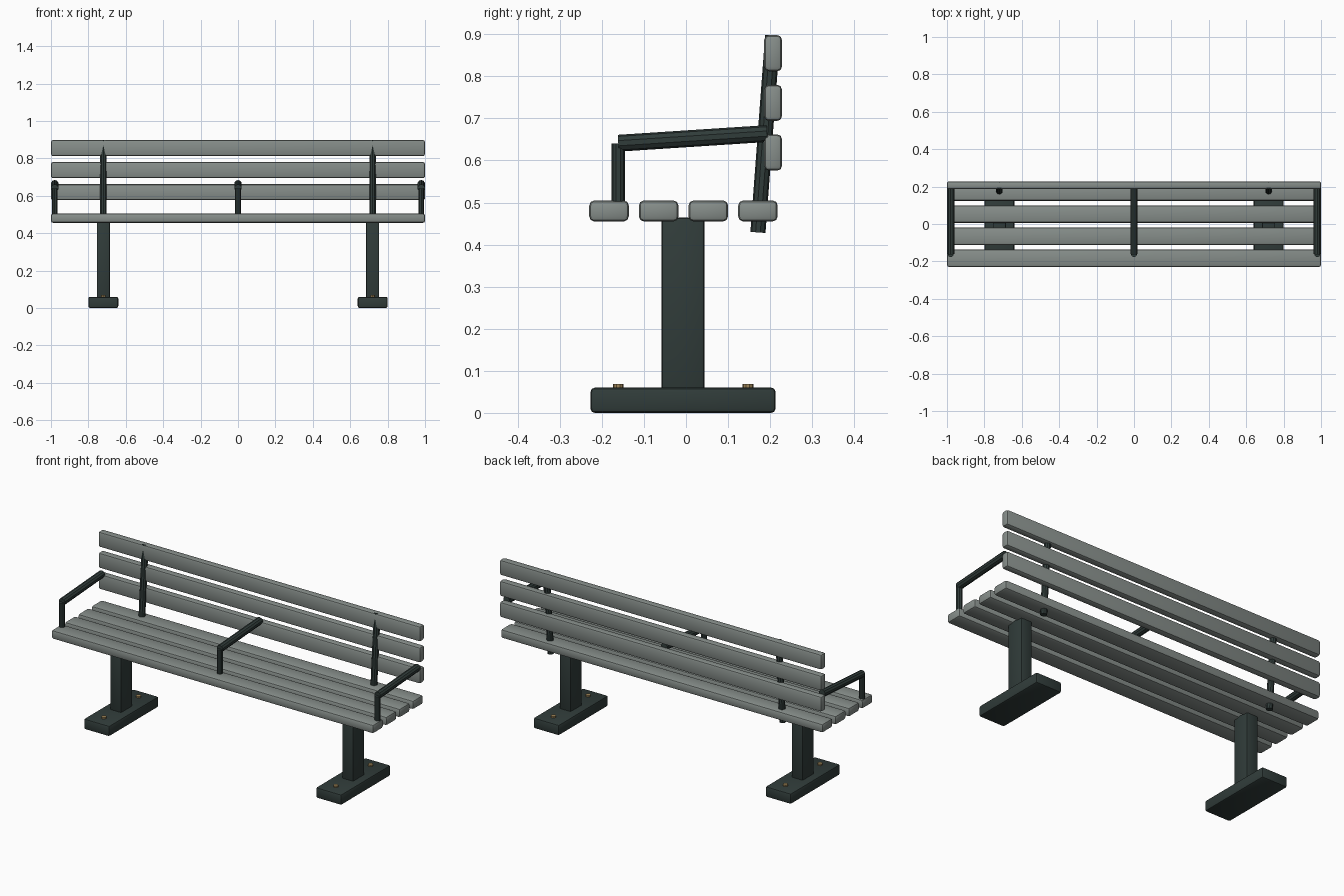
import bpy
from mathutils import Vector

if "Cube" in bpy.data.objects:
    bpy.data.objects.remove(bpy.data.objects["Cube"])

OFF = -0.007  # depth centre of the legs


def material(name, rgb):
    m = bpy.data.materials.new(name)
    m.diffuse_color = (*rgb, 1)
    m.use_nodes = True
    m.node_tree.nodes["Principled BSDF"].inputs["Base Color"].default_value = m.diffuse_color
    return m


WOOD = material("slat_grey", (0.24, 0.27, 0.255))
METAL = material("dark_metal", (0.03, 0.045, 0.042))
BRASS = material("bolt_brass", (0.35, 0.24, 0.10))


def smooth(ob):
    bpy.context.view_layer.objects.active = ob
    ob.select_set(True)
    bpy.ops.object.shade_smooth_by_angle(angle=0.6)


def box(name, centre, size, bevel, mat, segments=2):
    bpy.ops.mesh.primitive_cube_add(size=1, location=centre)
    ob = bpy.context.object
    ob.name = name
    ob.scale = size
    bpy.ops.object.transform_apply(location=False, rotation=False, scale=True)
    mod = ob.modifiers.new("rounding", 'BEVEL')
    mod.width = bevel
    mod.segments = segments
    bpy.ops.object.modifier_apply(modifier=mod.name)
    ob.data.materials.append(mat)
    smooth(ob)
    return ob


def rod(name, a, b, radius, mat, sides=12):
    a, b = Vector(a), Vector(b)
    bpy.ops.mesh.primitive_cylinder_add(
        vertices=sides, radius=radius, depth=(b - a).length, location=(a + b) / 2,
        rotation=(b - a).to_track_quat('Z', 'Y').to_euler())
    ob = bpy.context.object
    ob.name = name
    ob.data.materials.append(mat)
    smooth(ob)
    return ob


# seat slats
for i in range(4):
    box(f"seat_slat_{i + 1}", (0, -0.183 + i * 0.118, 0.48), (2, 0.094, 0.05), 0.012, WOOD)

# backrest slats
for i in range(3):
    box(f"back_slat_{i + 1}", (0, 0.207, 0.619 + i * 0.118), (2, 0.042, 0.086), 0.011, WOOD)

for side, x in (("left", -0.72), ("right", 0.72)):
    # pedestal leg with bolted foot plate
    box(f"{side}_foot", (x, OFF, 0.03), (0.16, 0.44, 0.06), 0.01, METAL)
    box(f"{side}_post", (x, OFF, 0.2575), (0.07, 0.102, 0.415), 0.008, METAL)
    for end, s in (("front", -1), ("back", 1)):
        y = OFF + s * 0.154
        rod(f"{side}_{end}_bolt", (x, y, 0.05), (x, y, 0.069), 0.013, BRASS, 10)
    # leaning back support
    rod(f"{side}_back_support", (x, 0.171, 0.429), (x, 0.206, 0.897), 0.018, METAL, 10)

# armrests
for side, x in (("left", -0.98), ("middle", 0), ("right", 0.98)):
    rod(f"{side}_arm_upright", (x, -0.161, 0.49), (x, -0.161, 0.64), 0.016, METAL, 10)
    rod(f"{side}_arm_rail", (x, -0.161, 0.641), (x, 0.193, 0.664), 0.02, METAL, 10)
